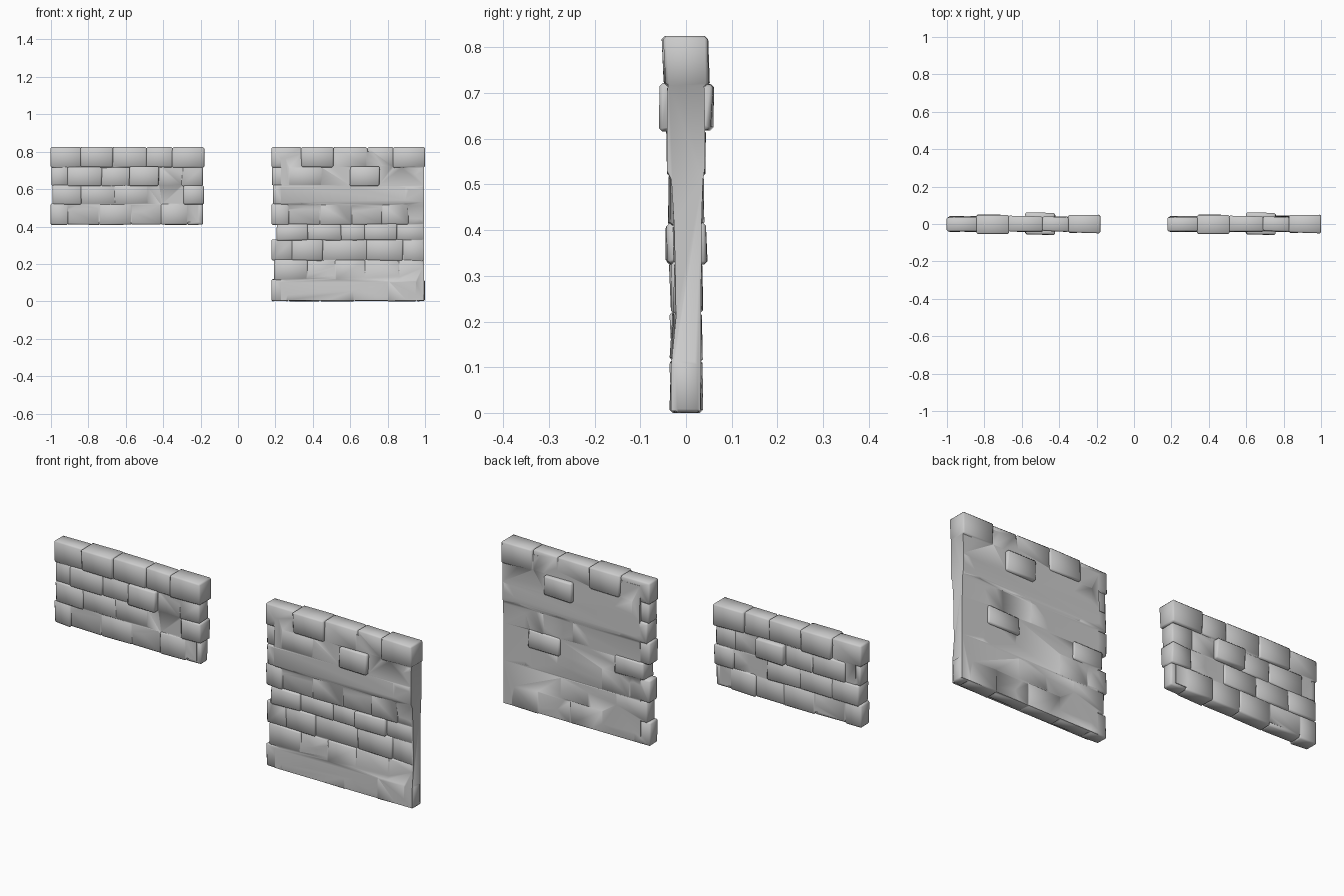
import bpy, bmesh, random
from mathutils import Vector

if "Cube" in bpy.data.objects:
    bpy.data.objects.remove(bpy.data.objects["Cube"])

# courses from top down: z bottom, z top, joints along x, half depth of each stone
COURSES = [
    (.718, .824, (0, .16, .33, .51, .65, .82), (.040, .054, .046, .043, .052)),
    (.619, .718, (.005, .09, .27, .42, .575, .70, .82), (.038, .044, .040, .062, .038, .042)),
    (.520, .619, (.01, .16, .34, .52, .71, .82), (.046, .040, .042, .036, .046)),
    (.412, .520, (.0, .09, .26, .43, .59, .73, .82), (.041, .033, .040, .036, .041, .035)),
    (.328, .412, (.03, .19, .37, .50, .67, .82), (.044, .038, .037, .049, .030)),
    (.220, .328, (.0, .11, .27, .51, .70, .82), (.036, .039, .033, .038, .030)),
    (.114, .220, (.015, .19, .34, .50, .68, .82), (.037, .031, .038, .032, .031)),
    (.002, .114, (.0, .09, .26, .44, .62, .775, .82), (.036, .033, .038, .035, .038, .034)),
]


def add_stone(bm, x0, x1, z0, z1, d, rng, bevel=.007):
    """One chamfered stone with uneven front and back corners."""
    part = bmesh.new()
    bmesh.ops.create_cube(part, size=1)
    for v in part.verts:
        sx, sy, sz = (1 if c > 0 else -1 for c in v.co)
        # small overlaps keep neighbouring stones joined
        x = (x0 - .002 if sx < 0 else x1 + .002) + (rng.uniform(-.003, .003) if 0.02 < x0 and x1 < .8 else 0)
        z = (z0 - .002 if sz < 0 else z1 + .002) + rng.uniform(-.0025, .0025)
        z = min(.825, max(0, z))
        v.co = Vector((x, sy * (d - rng.uniform(0, .009)), z))
    bmesh.ops.bevel(part, geom=part.edges[:], offset=bevel, segments=1,
                    affect='EDGES', profile=.5)
    bmesh.ops.triangulate(part, faces=part.faces[:])
    tmp = bpy.data.meshes.new("stone_tmp")
    part.to_mesh(tmp)
    part.free()
    bm.from_mesh(tmp)
    bpy.data.meshes.remove(tmp)


def make_core(name, x0, x1, profile):
    """Mortar core: a y-z outline extruded along x."""
    bm = bmesh.new()
    face = bm.faces.new([bm.verts.new((x0, y, z)) for y, z in profile])
    ext = bmesh.ops.extrude_face_region(bm, geom=[face])
    bmesh.ops.translate(bm, vec=(x1 - x0, 0, 0),
                        verts=[g for g in ext['geom'] if isinstance(g, bmesh.types.BMVert)])
    bmesh.ops.recalc_face_normals(bm, faces=bm.faces[:])
    me = bpy.data.meshes.new(name)
    bm.to_mesh(me)
    bm.free()
    ob = bpy.data.objects.new(name, me)
    bpy.context.collection.objects.link(ob)
    return ob


def make_wall(name, left, courses, core, flat_end):
    rng = random.Random(7)
    bm = bmesh.new()
    for row, (z0, z1, joints, depths) in enumerate(courses):
        for i, d in enumerate(depths):
            x0, x1 = joints[i], joints[i + 1]
            if i == len(depths) - 1:
                if not flat_end:
                    x1 -= (.002, .010, .004, .008)[row]
                elif 0 < row < 7:
                    x1 = .811
                else:
                    x1 = .818
            add_stone(bm, x0, x1, z0, z1, d, rng)
    me = bpy.data.meshes.new(name)
    bm.to_mesh(me)
    bm.free()
    wall = bpy.data.objects.new(name, me)
    bpy.context.collection.objects.link(wall)

    # fuse stones and core into one shell
    mod = wall.modifiers.new("fuse", 'BOOLEAN')
    mod.operation = 'UNION'
    mod.solver = 'EXACT'
    mod.use_self = True
    mod.object = core
    bpy.ops.object.select_all(action='DESELECT')
    wall.select_set(True)
    bpy.context.view_layer.objects.active = wall
    bpy.ops.object.modifier_apply(modifier=mod.name)
    bpy.data.objects.remove(core)
    wall.location.x = left
    bpy.ops.object.shade_smooth_by_angle(angle=.9)


# full height wall on the right, with a flat end
full_profile = [(-.033, .004), (.032, .004), (.033, .22), (.034, .41), (.037, .51),
                (.042, .54), (.042, .62), (.038, .80), (-.038, .80), (-.042, .62),
                (-.042, .53), (-.032, .51), (-.026, .41), (-.024, .33), (-.022, .21), (-.033, .10)]
make_wall("full_wall", .18, COURSES,
          make_core("core_full", .05, .815, full_profile), True)

# half height wall on the left, built from the upper courses
half_profile = [(-.03, .425), (.03, .425), (.034, .80), (-.034, .80)]
make_wall("half_wall", -1, COURSES[:4],
          make_core("core_half", .03, .79, half_profile), False)
